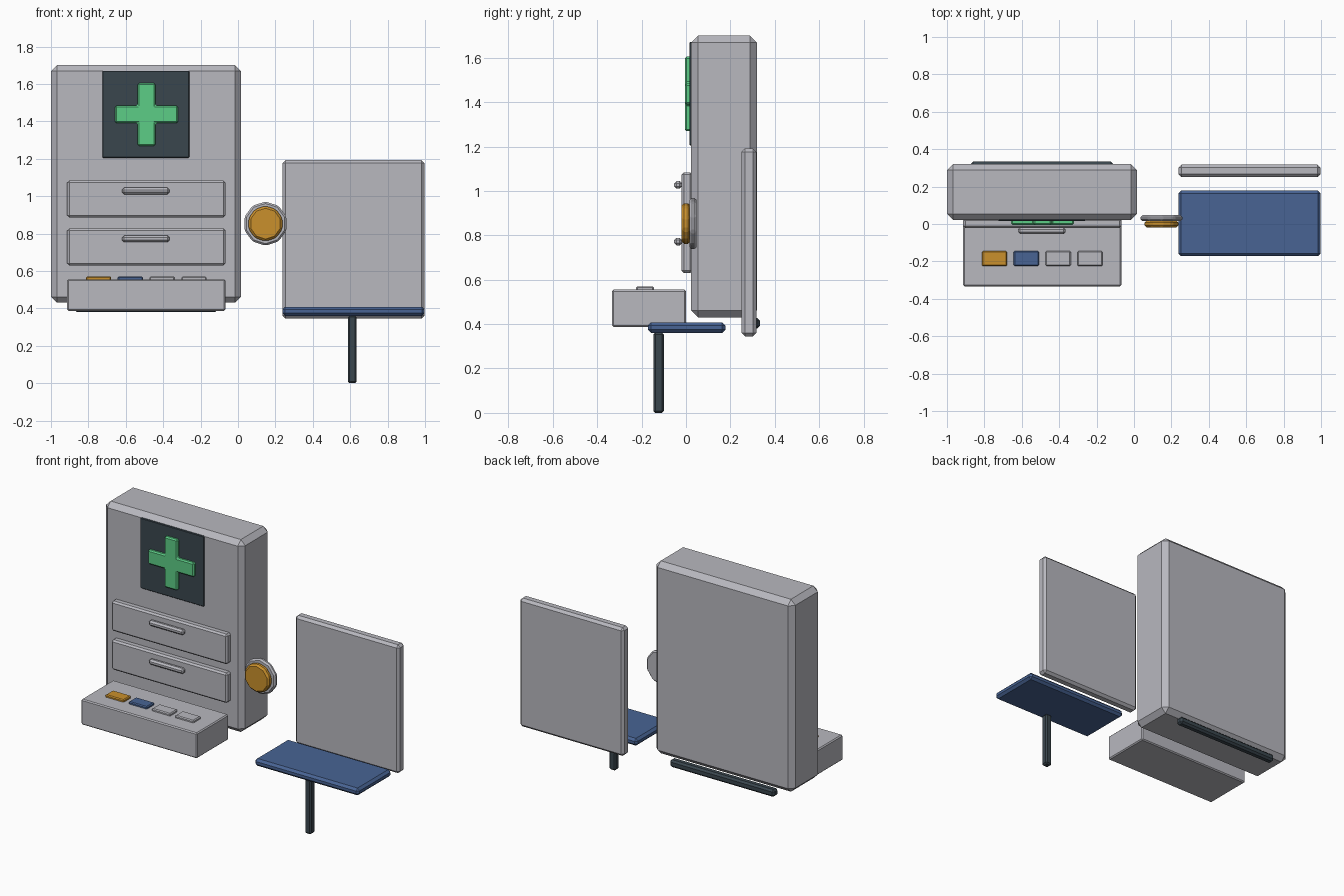
import bpy
import bmesh
from math import pi
from mathutils import Matrix, Vector

cube = bpy.data.objects.get("Cube")
if cube:
    bpy.data.objects.remove(cube, do_unlink=True)


def material(name, rgb):
    m = bpy.data.materials.new(name)
    m.use_nodes = True
    color = (*rgb, 1.0)
    m.diffuse_color = color
    m.node_tree.nodes["Principled BSDF"].inputs["Base Color"].default_value = color
    return m


grey = material("light_grey", (0.48, 0.48, 0.52))
dark = material("dark_slate", (0.042, 0.061, 0.076))
green = material("green", (0.107, 0.61, 0.24))
orange = material("orange", (0.59, 0.28, 0.025))
blue = material("blue", (0.065, 0.127, 0.296))


def finish(name, bm, mat, bevel):
    """Chamfer every edge and turn the mesh into an object."""
    if bevel:
        bmesh.ops.bevel(bm, geom=bm.edges[:], offset=bevel, segments=1,
                        affect='EDGES', clamp_overlap=True)
    bmesh.ops.recalc_face_normals(bm, faces=bm.faces[:])
    mesh = bpy.data.meshes.new(name)
    bm.to_mesh(mesh)
    bm.free()
    mesh.materials.append(mat)
    obj = bpy.data.objects.new(name, mesh)
    bpy.context.collection.objects.link(obj)
    return obj


def box(name, x, y, z, mat, bevel=0.01):
    """Chamfered box given as (min, max) on each axis."""
    bm = bmesh.new()
    size = [b - a for a, b in (x, y, z)]
    mid = Vector([(a + b) / 2 for a, b in (x, y, z)])
    bmesh.ops.create_cube(bm, size=1, matrix=Matrix.Translation(mid) @ Matrix.Diagonal((*size, 1)))
    return finish(name, bm, mat, bevel)


def disc(name, x, z, y, radius, mat, bevel):
    """Ten-sided disc facing the front."""
    bm = bmesh.new()
    place = Matrix.Translation((x, sum(y) / 2, z)) @ Matrix.Rotation(pi / 2, 4, 'X')
    bmesh.ops.create_cone(bm, cap_ends=True, segments=10, radius1=radius,
                          radius2=radius, depth=y[1] - y[0], matrix=place)
    return finish(name, bm, mat, bevel)


# Cabinet and its sign
box("cabinet", (-1.0, 0.015), (0.022, 0.32), (0.43, 1.7), grey, 0.032)
box("sign_panel", (-0.725, -0.26), (0.015, 0.035), (1.205, 1.67), dark, 0.004)

# Cross: one outline, extruded
arm, reach, cx, cz = 0.047, 0.168, -0.489, 1.437
corner = [(arm, reach), (arm, arm), (reach, arm)]
outline = []
for quarter in range(4):
    turn = Matrix.Rotation(-quarter * pi / 2, 2)
    outline += [turn @ Vector(p) for p in corner]
bm = bmesh.new()
face = bm.faces.new([bm.verts.new((cx + p.x, -0.005, cz + p.y)) for p in outline])
out = bmesh.ops.extrude_face_region(bm, geom=[face])
bmesh.ops.translate(bm, vec=(0, 0.028, 0),
                    verts=[v for v in out["geom"] if isinstance(v, bmesh.types.BMVert)])
finish("cross", bm, green, 0.008)

# Drawers with handles
width = (-0.913, -0.067)
for label, z0 in (("upper", 0.886), ("lower", 0.63)):
    box(label + "_drawer", width, (-0.021, 0.03), (z0, z0 + 0.198), grey, 0.011)
    box(label + "_handle", (-0.62, -0.365), (-0.053, -0.018),
        (z0 + 0.124, z0 + 0.159), grey, 0.011)

# Tray with a row of buttons
box("tray", width, (-0.333, 0.0), (0.387, 0.555), grey, 0.007)
for i, mat in enumerate((orange, blue, grey, grey)):
    x0 = -0.813 + i * 0.17
    box("button_%d" % (i + 1), (x0, x0 + 0.135), (-0.225, -0.145), (0.545, 0.57), mat, 0.006)

# Rail under the back edge
box("rear_rail", (-0.873, -0.11), (0.283, 0.333), (0.38, 0.428), dark, 0.012)

# Dial
disc("dial_base", 0.147, 0.853, (0.016, 0.047), 0.118, grey, 0.01)
disc("dial_knob", 0.147, 0.853, (-0.02, 0.02), 0.095, orange, 0.012)

# Seat with its back panel and leg
side = (0.237, 0.998)
box("seat_back", side, (0.25, 0.317), (0.345, 1.192), grey, 0.016)
box("seat", side, (-0.172, 0.178), (0.36, 0.408), blue, 0.015)
box("seat_leg", (0.588, 0.634), (-0.147, -0.1), (0.0, 0.362), dark, 0.009)
